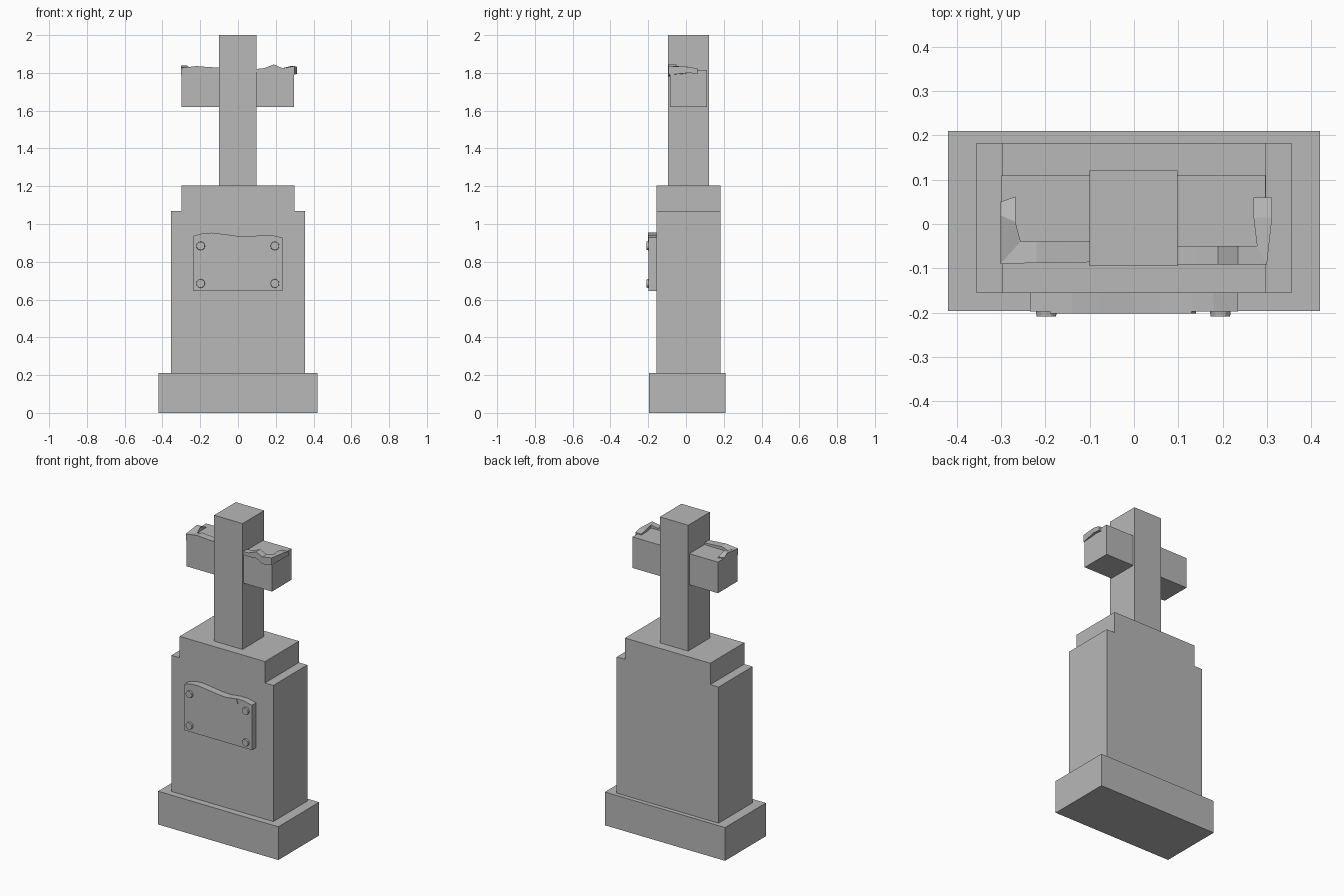
import bpy
import bmesh
from math import radians
from mathutils import Matrix

cube = bpy.data.objects.get("Cube")
if cube:
    bpy.data.objects.remove(cube, do_unlink=True)

stone = bpy.data.materials.new("grey_stone")
stone.use_nodes = True
stone.diffuse_color = (0.48, 0.48, 0.48, 1)
stone.node_tree.nodes["Principled BSDF"].inputs["Base Color"].default_value = (0.48, 0.48, 0.48, 1)


def finish(bm, name):
    bmesh.ops.recalc_face_normals(bm, faces=bm.faces[:])
    mesh = bpy.data.meshes.new(name)
    bm.to_mesh(mesh)
    bm.free()
    mesh.materials.append(stone)
    obj = bpy.data.objects.new(name, mesh)
    bpy.context.collection.objects.link(obj)
    return obj


def slab(name, outline, y0, y1):
    """Extrude an (x, z) outline from y0 to y1."""
    bm = bmesh.new()
    face = bm.faces.new([bm.verts.new((x, y0, z)) for x, z in outline])
    moved = bmesh.ops.extrude_face_region(bm, geom=[face])["geom"]
    bmesh.ops.translate(bm, vec=(0, y1 - y0, 0),
                        verts=[v for v in moved if isinstance(v, bmesh.types.BMVert)])
    return finish(bm, name)


def box(name, x0, x1, y0, y1, z0, z1):
    return slab(name, [(x0, z0), (x1, z0), (x1, z1), (x0, z1)], y0, y1)


def ledge(name, stations):
    """Loft a four-sided strip through (outer xy, inner xy, bottom, top)."""
    bm = bmesh.new()
    rings = []
    for (ox, oy), (ix, iy), low, high in stations:
        corners = [(ox, oy, low), (ox, oy, high), (ix, iy, high), (ix, iy, low)]
        rings.append([bm.verts.new(c) for c in corners])
    for a, b in zip(rings, rings[1:]):
        for i in range(4):
            j = (i + 1) % 4
            bm.faces.new((a[i], a[j], b[j], b[i]))
    bm.faces.new(rings[0])
    bm.faces.new(rings[-1])
    return finish(bm, name)


# Plinth and stepped pedestal
box("plinth", -0.42, 0.42, -0.197, 0.21, 0, 0.21)
half = [(0.356, 0.21), (0.356, 1.07), (0.298, 1.07), (0.298, 1.205)]
slab("pedestal", half + [(-x, z) for x, z in reversed(half)], -0.156, 0.183)

# Cross
box("cross_post", -0.1, 0.098, -0.095, 0.121, 1.205, 2.0)
box("cross_arm", -0.3, 0.297, -0.085, 0.11, 1.62, 1.816)

# Ragged ledges wrapping the front and outer edges of each arm
ledge("ledge_left", [
    ((0.09, -0.092), (0.09, -0.05), 1.805, 1.82),
    ((0.14, -0.092), (0.14, -0.05), 1.80, 1.825),
    ((0.19, -0.092), (0.19, -0.05), 1.805, 1.845),
    ((0.235, -0.092), (0.235, -0.05), 1.78, 1.825),
    ((0.30, -0.092), (0.278, -0.05), 1.79, 1.836),
    ((0.312, 0.015), (0.27, 0.015), 1.80, 1.832),
    ((0.312, 0.06), (0.27, 0.06), 1.795, 1.822)])
ledge("ledge_right", [
    ((-0.09, -0.086), (-0.09, -0.04), 1.80, 1.827),
    ((-0.17, -0.088), (-0.17, -0.04), 1.80, 1.832),
    ((-0.22, -0.088), (-0.22, -0.04), 1.80, 1.836),
    ((-0.302, -0.09), (-0.256, -0.04), 1.785, 1.826),
    ((-0.302, 0.02), (-0.268, 0.005), 1.80, 1.84),
    ((-0.302, 0.05), (-0.268, 0.062), 1.80, 1.822)])

# Plaque with a wavy top and a raised flap along it
wave = [(-0.235, 0.937), (-0.19, 0.95), (-0.14, 0.954), (-0.08, 0.947), (0, 0.936),
        (0.06, 0.933), (0.13, 0.942), (0.18, 0.941), (0.235, 0.928)]
slab("plaque", [(0.235, 0.645), (-0.235, 0.645)] + wave, -0.198, -0.15)
crease = [(0.14, 0.912), (0.06, 0.917), (0, 0.925), (-0.08, 0.92), (-0.19, 0.908)]
slab("plaque_flap", wave[1:7] + crease, -0.202, -0.195)

# Bolts in the plaque corners
for side, x in (("right", -0.198), ("left", 0.195)):
    for level, z in (("lower", 0.685), ("upper", 0.884)):
        bm = bmesh.new()
        place = Matrix.Translation((x, -0.2, z)) @ Matrix.Rotation(radians(90), 4, "X")
        bmesh.ops.create_cone(bm, cap_ends=True, segments=12, radius1=0.024,
                              radius2=0.022, depth=0.018, matrix=place)
        finish(bm, f"bolt_{level}_{side}")
